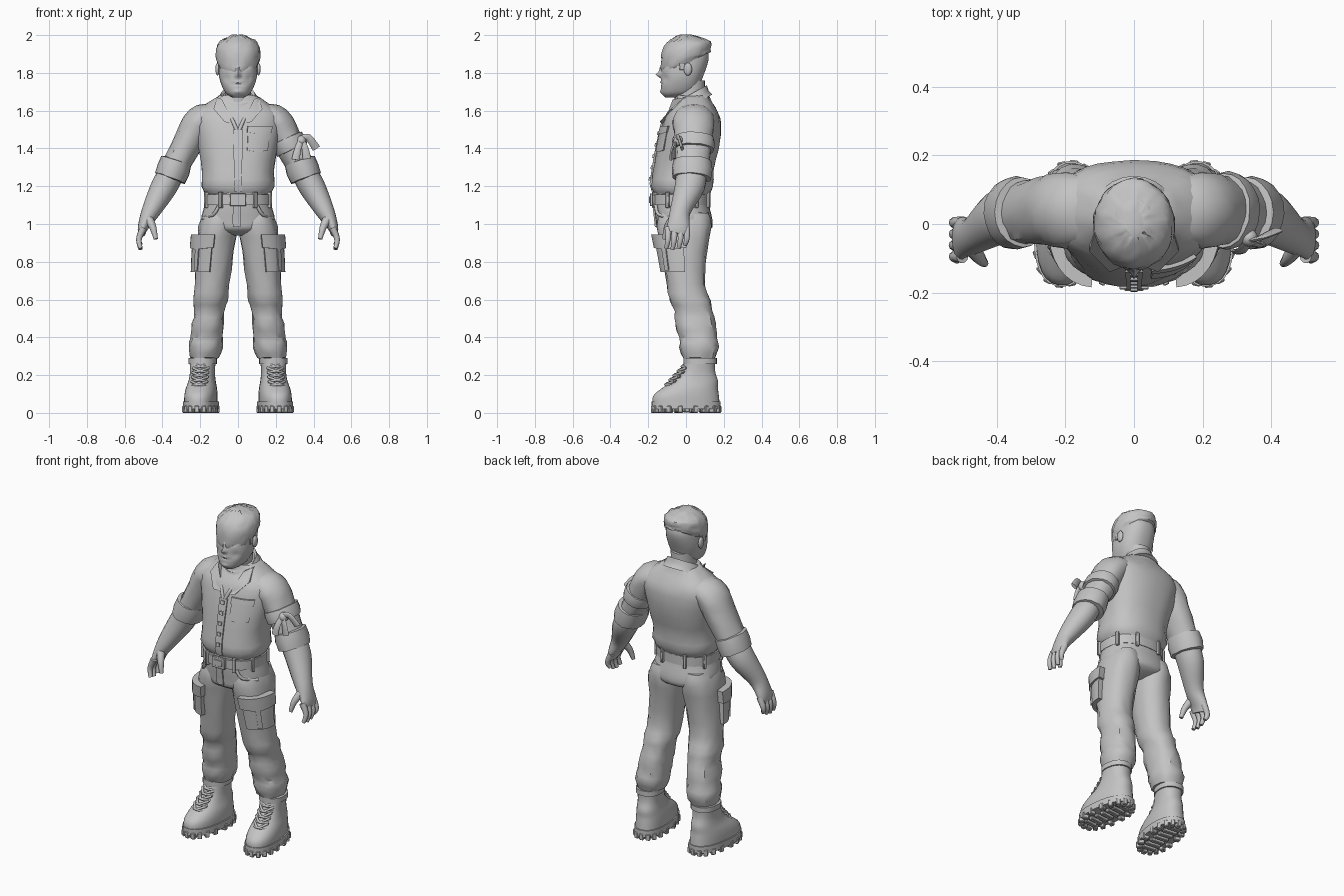
import bpy, bmesh, math, random
from mathutils import Vector, Matrix

random.seed(4)
cube = bpy.data.objects.get("Cube")
if cube:
    bpy.data.objects.remove(cube)

shade = (.55, .55, .55, 1)
grey = bpy.data.materials.new("plain grey")
grey.use_nodes = True
grey.diffuse_color = shade
grey.node_tree.nodes["Principled BSDF"].inputs["Base Color"].default_value = shade


def finish(name, bm, angle=40, mirror=False, matrix=None):
    """Turn a bmesh into a shaded object, with an optional right-hand twin."""
    if matrix:
        bm.transform(matrix)
    bmesh.ops.recalc_face_normals(bm, faces=bm.faces)
    for side in ("left_", "right_") if mirror else ("",):
        if side == "right_":
            bm.transform(Matrix.Scale(-1, 4, (1, 0, 0)))
            bmesh.ops.reverse_faces(bm, faces=bm.faces)
        mesh = bpy.data.meshes.new(side + name)
        bm.to_mesh(mesh)
        mesh.materials.append(grey)
        ob = bpy.data.objects.new(side + name, mesh)
        bpy.context.collection.objects.link(ob)
        bpy.ops.object.select_all(action="DESELECT")
        ob.select_set(True)
        bpy.context.view_layer.objects.active = ob
        bpy.ops.object.shade_smooth_by_angle(angle=math.radians(angle))
    bm.free()


def resample(rows, steps):
    """Smooth curve through rows of numbers."""
    rows = [Vector(row) for row in rows]
    padded = [rows[0], *rows, rows[-1]]
    out = []
    for before, here, there, after in zip(padded, rows, rows[1:], padded[3:]):
        chord = there - here
        for t in (step / steps for step in range(steps)):
            bend = ((there - before) / 2 - chord) * (1 - t) + (chord - (after - here) / 2) * t
            out.append(here + chord * t + bend * (t * (1 - t)))
    return out + [rows[-1]]


def superellipse(angle, power):
    return [math.copysign(abs(n) ** (2 / power), n) for n in (math.cos(angle), math.sin(angle))]


def skin(rings, jitter=0.0):
    """Bridge rings of points and cap both ends."""
    bm = bmesh.new()
    loops = [[bm.verts.new(Vector(p) + Vector([random.uniform(-jitter, jitter) for axis in "xyz"]))
              for p in ring] for ring in rings]
    for low, high in zip(loops, loops[1:]):
        for i in range(len(low)):
            bm.faces.new((low[i - 1], low[i], high[i], high[i - 1]))
    bm.faces.new(loops[0])
    bm.faces.new(loops[-1])
    return bm


def centred(z):
    return 0


def loft(rows, seg=24, steps=2, power=2, jitter=0.0, x=centred, tilt=centred):
    """Stack of level rings; each row is z, y, half width, half depth."""
    rings = []
    for z, y, rx, ry in resample(rows, steps):
        spokes = [superellipse(math.tau * i / seg, power) for i in range(seg)]
        rings.append([(x(z) + rx * u, y + ry * v, z + tilt(z) * ry * v) for u, v in spokes])
    return skin(rings, jitter)


def hoop(low, high, y, rx, ry, lip, x=centred):
    """Square-edged level band."""
    return loft([(z, y, rx - inset, ry - inset) for z, inset in
                 ((low, lip), (low, 0), (high, 0), (high, lip))], 30, 1, 2.3, x=x)


def tube(rows, seg=18, steps=3, jitter=0.0):
    """Rings square to a path; each row is x, y, z, radius across, radius in depth."""
    rows = resample(rows, steps)
    pts = [Vector(row[:3]) for row in rows]
    rings = []
    for p, before, after, row in zip(pts, pts[:1] + pts, pts[1:] + pts[-1:], rows):
        t = (after - before).normalized()
        guide = Vector((0, 1, 0)) if abs(t.y) < .8 else Vector((0, 0, 1))
        depth = (guide - t * guide.dot(t)).normalized()
        across = depth.cross(t)
        turns = [math.tau * k / seg for k in range(seg)]
        rings.append([p + across * row[3] * math.cos(a) + depth * row[4] * math.sin(a) for a in turns])
    return skin(rings, jitter)


def rope(points, start, end, flat=1.0):
    """Thin tapering tube."""
    sizes = [start + (end - start) * i / (len(points) - 1) for i in range(len(points))]
    return tube([(*p, r, r * flat) for p, r in zip(points, sizes)], 10)


def sleeve_band(start, end, across, depth):
    """Thick rolled ring around the arm."""
    rows = []
    for t, swell in ((0, .8), (.03, 1), (.5, 1.05), (.97, 1), (1, .8)):
        rows.append((*Vector(start).lerp(Vector(end), t), across * swell, depth * swell))
    return tube(rows, 20, 1, .002)


def patch(rows, power, start, end, low, high, off, nu=8, nz=8, point=0.0, x=centred):
    """Raised panel that follows a loft between two angles in degrees and two heights."""
    rows = sorted(resample(rows, 3), key=lambda row: row[0])
    layers = []
    for lift in (-.01, off):
        grid = []
        for j in range(nz + 1):
            line = []
            for i in range(nu + 1):
                f = i / nu
                z = low + (high - low) * j / nz - point * (1 - abs(2 * f - 1)) * (1 - j / nz)
                k = next(n for n in range(1, len(rows)) if rows[n][0] >= z)
                below, above = rows[k - 1], rows[k]
                level, y, rx, ry = below.lerp(above, (z - below[0]) / (above[0] - below[0]))
                u, v = superellipse(math.radians(start + (end - start) * f), power)
                line.append((x(z) + (rx + lift) * u, y + (ry + lift) * v, z))
            grid.append(line)
        layers.append(grid)
    # wrap each row around both layers to make a closed slab
    return skin([inner + outer[::-1] for inner, outer in zip(*layers)])


def box(center, size):
    bm = bmesh.new()
    bmesh.ops.create_cube(bm, size=1)
    bmesh.ops.scale(bm, vec=size, verts=bm.verts)
    bmesh.ops.bevel(bm, geom=bm.edges[:], offset=min(size) * .15, segments=1, affect="EDGES")
    bmesh.ops.translate(bm, vec=center, verts=bm.verts)
    return bm


def ball(center, size):
    bm = bmesh.new()
    bmesh.ops.create_uvsphere(bm, u_segments=14, v_segments=10, radius=1)
    bmesh.ops.scale(bm, vec=size, verts=bm.verts)
    bmesh.ops.translate(bm, vec=center, verts=bm.verts)
    return bm


# Head, with the face shaped by soft bumps: x, z, width, height, push in depth
head = loft([(1.67, -.07, .03, .04), (1.7, -.04, .07, .09), (1.78, -.02, .1, .11), (1.88, 0, .1, .12),
             (1.95, 0, .09, .1), (1.99, .01, .05, .06)], 72, 9, 2.3)
bumps = {"eye": (.04, 1.84, .02, .01, .015), "brow": (.04, 1.87, .03, .01, -.007),
         "nose": (0, 1.79, .013, .013, -.03), "bridge": (0, 1.82, .01, .02, -.015),
         "lips": (0, 1.745, .02, .01, -.008), "mouth": (0, 1.74, .03, .004, .01),
         "chin": (0, 1.7, .02, .01, -.007), "cheek": (.06, 1.77, .02, .02, .008)}
for v in head.verts:
    if v.co.y < -.02:
        for bx, bz, width, height, push in bumps.values():
            v.co.y += push * math.exp(-((abs(v.co.x) - bx) / width) ** 2 - ((v.co.z - bz) / height) ** 2)
finish("head", head, 60)
finish("hair", loft([(1.85, .01, .1, .12), (1.87, 0, .115, .13), (1.93, 0, .115, .13), (1.97, 0, .09, .1),
                     (2, 0, .03, .04)], 36, 3, jitter=.004, tilt=lambda z: 3.6 * (2 - z)), 50)
finish("ear", ball((.108, .01, 1.82), (.012, .022, .034)), 60, True)
finish("sideburn", box((.1, -.02, 1.85), (.014, .03, .07)), 40, True)
finish("neck", loft([(1.5, .03, .08, .09), (1.62, .02, .07, .08), (1.76, .02, .07, .08)]), 60)

# Shirt body with placket, buttons, chest pocket and collar
shirt = [(1.15, -.02, .165, .14), (1.2, -.02, .195, .165), (1.28, -.015, .19, .16), (1.4, .01, .21, .165),
         (1.53, .03, .235, .155), (1.59, .035, .225, .135), (1.64, .04, .16, .1), (1.68, .035, .1, .085)]
finish("shirt", loft(shirt, 32, 2, 2.4, .0025), 35)
finish("placket", patch(shirt, 2.4, -94, -86, 1.17, 1.5, .008, 2))
for i in range(5):
    z = 1.23 + i * .06
    finish("button", patch(shirt, 2.4, -91.5, -88.5, z, z + .02, .015, 2, 2))
finish("chest_pocket", patch(shirt, 2.4, -80, -46, 1.39, 1.5, .006, point=.01))
finish("pocket_flap", patch(shirt, 2.4, -81, -45, 1.485, 1.52, .011, point=.01))
finish("collar_band", loft([(1.62, .02, .125, .12), (1.65, .02, .11, .1), (1.685, .02, .09, .09),
                            (1.67, .02, .08, .08)], tilt=lambda z: .55))
outline = [(.085, -.06, 1.66), (.02, -.11, 1.53), (.07, -.13, 1.54), (.13, -.07, 1.61), (.11, 0, 1.67)]
finish("collar_point", skin([[(x, y + d, z) for x, y, z in outline] for d in (-.01, .02)]), 40, True)
finish("opening_edge", rope([(.05, -.08, 1.59), (.025, -.12, 1.54), (0, -.135, 1.48)], .01, .01), 50, True)

# Arms: sleeve, rolled cuff, forearm and hand
finish("sleeve", tube([(.12, .04, 1.57, .07, .1), (.2, .04, 1.54, .085, .11), (.26, .04, 1.44, .08, .1),
                       (.34, .03, 1.29, .07, .09)], 20, 4, .003), 35, True)
finish("rolled_cuff", sleeve_band((.325, .035, 1.335), (.36, .03, 1.24), .084, .102), 35, True)
finish("forearm", tube([(.34, .03, 1.29, .065, .08), (.39, .02, 1.2, .07, .08), (.46, -.03, 1.07, .05, .055),
                        (.5, -.04, .99, .03, .06), (.51, -.05, .95, .02, .06)], 18, 4), 60, True)
for i, name in enumerate(("index", "middle", "ring", "little")):
    y, tip = -.095 + i * .033, .865 + .006 * (i - 1) ** 2
    finish(name + "_finger", rope([(.5, y, .98), (.525, y, .92), (.515, y - .01, tip)], .019, .011), 60, True)
finish("thumb", rope([(.475, -.065, 1.03), (.45, -.1, .98), (.435, -.115, .92)], .026, .011), 60, True)

# Knotted band on the left sleeve
finish("arm_band", sleeve_band((.258, .04, 1.455), (.288, .038, 1.39), .087, .109), 35)
finish("band_knot", ball((.335, -.04, 1.44), (.026, .026, .028)), 60)
for middle, end in (((.37, -.04, 1.46), (.415, -.02, 1.4)), ((.315, -.075, 1.39), (.305, -.08, 1.34)),
                    ((.355, -.06, 1.4), (.365, -.06, 1.345))):
    finish("band_tail", rope([(.335, -.05, 1.45), middle, end], .014, .022, .4))


# Trousers: hips, legs that spread towards the feet, cargo pockets
def leg_x(z):
    return .1 + (1.06 - z) / 10


hips = [(.94, -.02, .06, .07), (.97, -.01, .16, .14), (1.02, -.01, .195, .15), (1.11, -.025, .175, .145),
        (1.19, -.025, .17, .14)]
leg = [(1.06, -.01, .08, .13), (.99, -.01, .1, .145), (.85, -.01, .1, .12), (.68, 0, .09, .1),
       (.6, .02, .09, .11), (.54, .04, .08, .1), (.47, .05, .085, .11), (.4, .065, .085, .1),
       (.35, .07, .09, .105), (.29, .07, .075, .085)]
finish("hips", loft(hips, 28, 3, 2.3), 35)
finish("trouser_leg", loft(leg, 22, 2, 2.2, .004, leg_x), 32, True)
finish("cargo_pocket", patch(leg, 2.2, -82, 0, .745, .9, .025, x=leg_x), 40, True)
finish("cargo_flap", patch(leg, 2.2, -86, 4, .875, .945, .036, point=.01, x=leg_x), 40, True)
finish("pocket_strap", patch(leg, 2.2, -49, -37, .755, .87, .032, x=leg_x), 40, True)
finish("hip_pocket_edge", rope([(.1, -.16, 1.1), (.13, -.145, 1.05), (.185, -.07, 1.03)], .009, .009), 50, True)
finish("fly", patch(hips, 2.3, -96, -87, .985, 1.1, .008, 2))

# Belt, buckle and loops
finish("belt", hoop(1.1, 1.155, -.028, .18, .153, .015), 35)
finish("buckle", box((0, -.183, 1.128), (.085, .016, .066)))
finish("buckle_plate", box((0, -.19, 1.128), (.055, .01, .036)))
for angle in (-1.1, -.4, .5, 1.2):
    u, v = superellipse(angle, 2.3)
    turn = Matrix.Translation((.18 * u, -.028 + .153 * v, 1.128)) @ Matrix.Rotation(angle, 4, "Z")
    finish("belt_loop", box((0, 0, 0), (.024, .018, .084)), 40, True, turn)


# Boots: upper, rim, treaded sole and crossed laces, toes turned out
def boot_x(z):
    return .19


pivot = Matrix.Translation((.19, .05, 0))
splay = pivot @ Matrix.Rotation(.12, 4, "Z") @ pivot.inverted()
finish("boot", loft([(.04, 0, .085, .18), (.09, 0, .085, .175), (.13, .02, .08, .15), (.17, .05, .07, .12),
                     (.22, .065, .065, .09), (.29, .075, .07, .08)], 28, 3, 2.3, x=boot_x), 45, True, splay)
finish("boot_rim", hoop(.26, .29, .075, .074, .088, .015, boot_x), 45, True, splay)
finish("sole", hoop(.02, .06, 0, .092, .184, .006, boot_x), 35, True, splay)
for i in range(18):
    angle = math.tau * (i + .5) / 18
    u, v = superellipse(angle, 2.4)
    place = splay @ Matrix.Translation((.19 + .078 * u, .17 * v, .019)) @ Matrix.Rotation(angle, 4, "Z")
    finish("edge_lug", box((0, 0, 0), (.034, .026, .038)), 30, True, place)
for i in range(7):
    finish("inner_lug", box((.19, -.125 + i * .042, .016), (.085, .024, .026)), 30, True, splay)
for i in range(5):
    y, z = -.1 + i * .022, .15 + i * .024
    for side in (-.042, .042):
        lace = [(.19 - side, y + .02, z - .006), (.19, y - .01, z), (.19 + side, y + .03, z + .016)]
        finish("lace", rope(lace, .007, .007), 60, True, splay)
